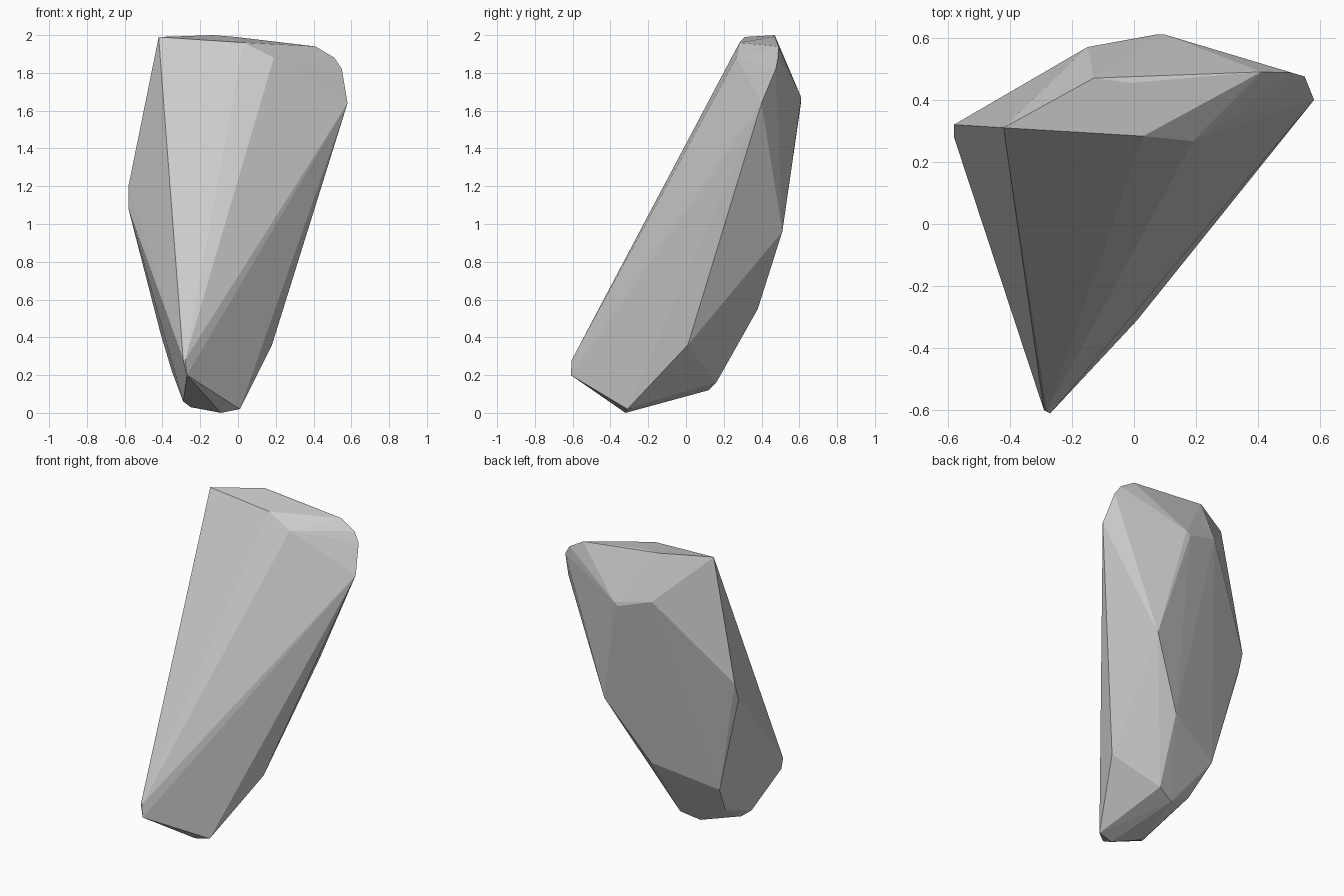
import bpy, bmesh

if "Cube" in bpy.data.objects:
    bpy.data.objects.remove(bpy.data.objects["Cube"])

# Corner points of the faceted boulder, grouped by region
crown = [(-.42, .31, 1.99), (-.13, .47, 2.0), (-.01, .455, 1.99), (.41, .49, 1.94),
         (.03, .283, 1.96), (.19, .267, 1.88)]
right_shoulder = [(.51, .487, 1.88), (.55, .475, 1.82), (.58, .40, 1.64)]
back = [(.10, .61, 1.67), (.07, .61, 1.65), (-.15, .57, 1.72),
        (.24, .51, .96), (-.01, .38, .55)]
left_side = [(-.58, .32, 1.20), (-.58, .28, 1.08), (-.41, .235, .42), (-.35, .09, .22)]
front_toe = [(-.29, -.60, .28), (-.27, -.61, .20), (-.28, -.605, .28)]
base = [(.18, .01, .36), (.01, -.31, .02), (-.09, -.32, 0), (-.25, -.22, .03),
        (-.29, -.27, .06), (-.07, .16, .16), (-.19, .12, .12), (-.19, .21, .30)]

# Wrap the corners in a convex skin
bm = bmesh.new()
for p in crown + right_shoulder + back + left_side + front_toe + base:
    bm.verts.new(p)
hull = bmesh.ops.convex_hull(bm, input=bm.verts[:])
loose = [v for v in bm.verts if not v.link_faces]
bmesh.ops.delete(bm, geom=loose, context='VERTS')
bmesh.ops.recalc_face_normals(bm, faces=bm.faces[:])

mesh = bpy.data.meshes.new("boulder")
bm.to_mesh(mesh)
bm.free()
boulder = bpy.data.objects.new("boulder", mesh)
bpy.context.collection.objects.link(boulder)
